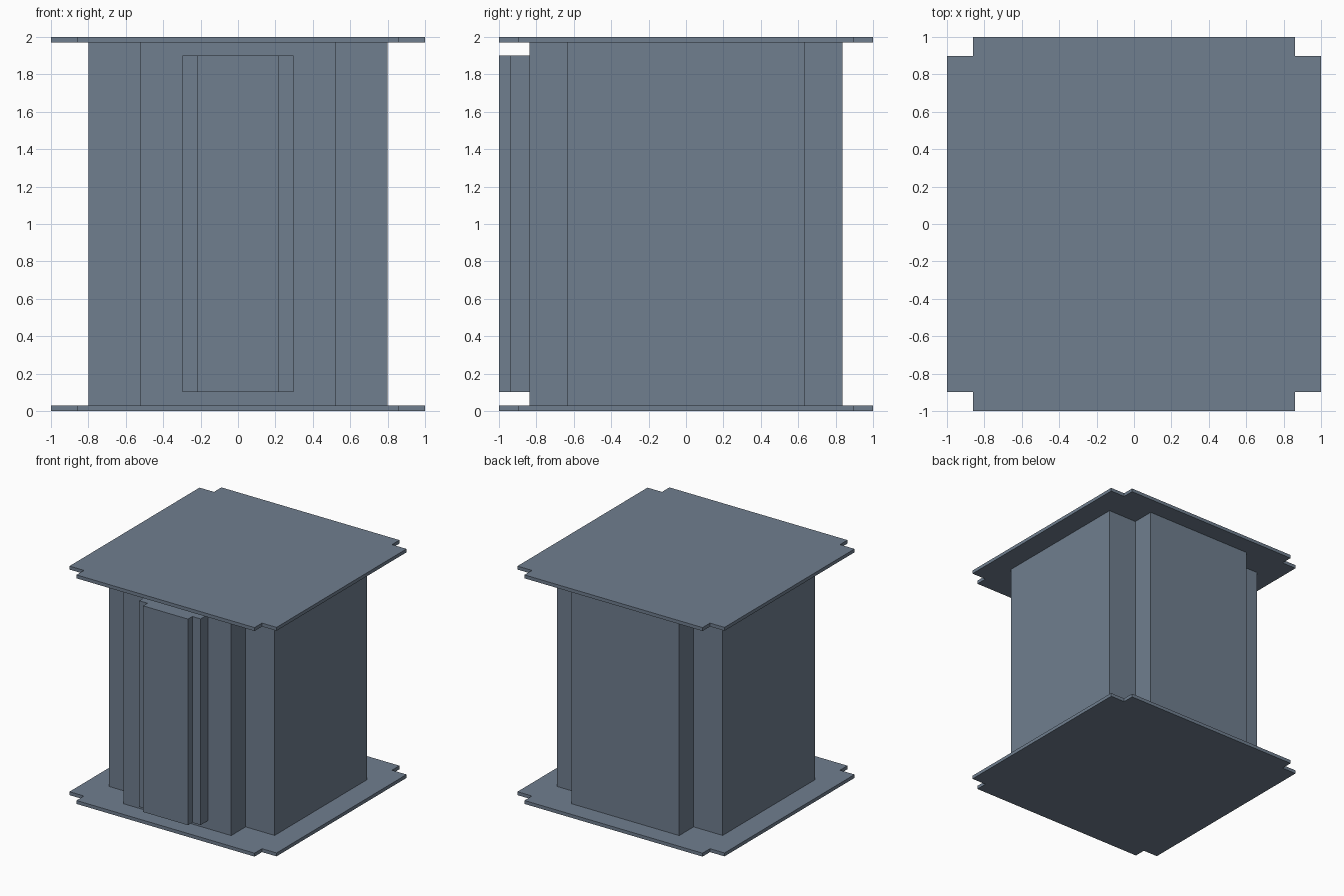
import bpy
import bmesh

cube = bpy.data.objects.get("Cube")
if cube:
    bpy.data.objects.remove(cube, do_unlink=True)

slate = bpy.data.materials.new("slate grey")
slate.use_nodes = True
colour = (0.16, 0.21, 0.275, 1)
slate.diffuse_color = colour
slate.node_tree.nodes["Principled BSDF"].inputs["Base Color"].default_value = colour


def prism(name, outline, z0, z1):
    """Extrude a counter-clockwise outline from z0 up to z1."""
    bm = bmesh.new()
    base = bm.faces.new([bm.verts.new((x, y, z0)) for x, y in outline])
    top = bmesh.ops.extrude_face_region(bm, geom=[base], use_keep_orig=True)
    verts = [g for g in top["geom"] if isinstance(g, bmesh.types.BMVert)]
    bmesh.ops.translate(bm, verts=verts, vec=(0, 0, z1 - z0))
    bmesh.ops.recalc_face_normals(bm, faces=bm.faces)
    mesh = bpy.data.meshes.new(name)
    bm.to_mesh(mesh)
    bm.free()
    mesh.materials.append(slate)
    obj = bpy.data.objects.new(name, mesh)
    bpy.context.collection.objects.link(obj)
    return obj


def cross(wide_x, short_y, narrow_x, long_y):
    """Rectangle outline with its four corners notched out."""
    corner = [(wide_x, short_y), (narrow_x, short_y), (narrow_x, long_y)]
    points = []
    for sx, sy in ((1, 1), (-1, 1), (-1, -1), (1, -1)):
        part = [(sx * x, sy * y) for x, y in corner]
        points += part if sx * sy > 0 else part[::-1]
    return points


THICK = 0.03
plate = cross(1, 0.897, 0.86, 1)

# Base and roof plates
prism("base_plate", plate, 0, THICK)
prism("roof_plate", plate, 2 - THICK, 2)

# Main body with notched corners
prism("body", cross(0.8, 0.637, 0.52, 0.836), THICK, 2 - THICK)

# Stepped front panel, as one outline running from the body to its front face
right = [(0.217, -1), (0.217, -0.94), (0.297, -0.94), (0.297, -0.836)]
left = [(-x, y) for x, y in reversed(right)]
prism("front_panel", right + left, 0.102, 1.902)
